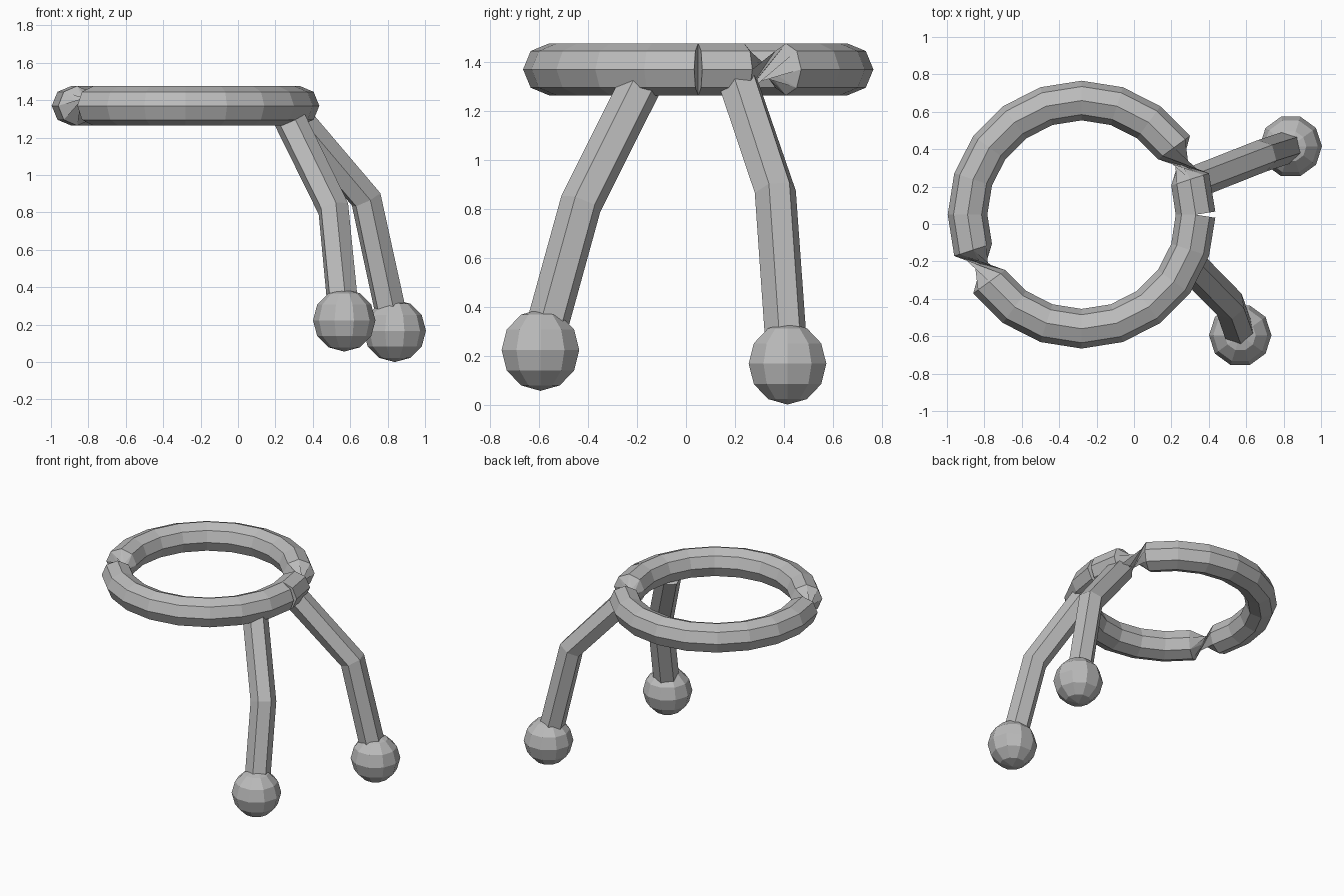
import bpy, bmesh
from math import sin, cos, radians, tau
from mathutils import Vector

cube = bpy.data.objects.get("Cube")
if cube:
    bpy.data.objects.remove(cube)

GREY = (0.5, 0.5, 0.5, 1)
grey = bpy.data.materials.new("plain_grey")
grey.use_nodes = True
grey.diffuse_color = GREY
grey.node_tree.nodes["Principled BSDF"].inputs["Base Color"].default_value = GREY


def finish(name, bm):
    mesh = bpy.data.meshes.new(name)
    bm.to_mesh(mesh)
    bm.free()
    mesh.materials.append(grey)
    obj = bpy.data.objects.new(name, mesh)
    bpy.context.collection.objects.link(obj)
    return obj


def tube(name, path, radius, sides, refs, twists=()):
    """Sweep a polygon along a path; refs aim its first corner at each point."""
    bm = bmesh.new()
    loops = []
    last = len(path) - 1
    for i, point in enumerate(path):
        before = (point - path[i - 1]).normalized() if i > 0 else Vector()
        after = (path[i + 1] - point).normalized() if i < last else Vector()
        t = (before + after).normalized()
        u = (refs[i] - t * refs[i].dot(t)).normalized()
        v = t.cross(u)
        loops.append([bm.verts.new(point + radius * (u * cos(a) + v * sin(a)))
                      for a in (tau * k / sides for k in range(sides))])
    for i in range(last):
        for k in range(sides):
            n = (k + 1) % sides
            a, b, c, d = loops[i][k], loops[i][n], loops[i + 1][n], loops[i + 1][k]
            if i in twists:
                bm.faces.new((a, b, c))
                bm.faces.new((a, c, d))
            else:
                bm.faces.new((a, b, c, d))
    bm.faces.new(loops[0][::-1])
    bm.faces.new(loops[-1])
    return finish(name, bm)


# Ring: an open loop whose cross-section flips half a turn at two pinches
STEPS = 20
PINCHES = (1, 11)
centre = Vector((-0.28, 0.05, 1.37))
outward = [Vector((cos(tau * i / STEPS), sin(tau * i / STEPS), 0)) for i in range(STEPS + 1)]
flip = [1 if PINCHES[0] < i <= PINCHES[1] else -1 for i in range(STEPS + 1)]
tube("ring", [centre + 0.61 * d for d in outward], 0.106, 8,
     [d * f for d, f in zip(outward, flip)], PINCHES)

# Bent legs, each ending in a ball foot
legs = {
    "back": [(0.28, 0.205, 1.34), (0.685, 0.365, 0.87), (0.838, 0.415, 0.167)],
    "front": [(0.265, -0.18, 1.32), (0.51, -0.43, 0.82), (0.568, -0.595, 0.223)],
}
aim = Vector((cos(radians(42)), sin(radians(42)), 0))
for side, points in legs.items():
    path = [Vector(p) for p in points]
    tube(side + "_leg", path, 0.087, 6, [aim] * len(path))
    ball = bmesh.new()
    bmesh.ops.create_uvsphere(ball, u_segments=10, v_segments=6, radius=0.167)
    # Turn the ball so that a corner faces the front
    for v in ball.verts:
        v.co.x, v.co.y = -v.co.y, v.co.x
    finish(side + "_foot", ball).location = path[-1]
